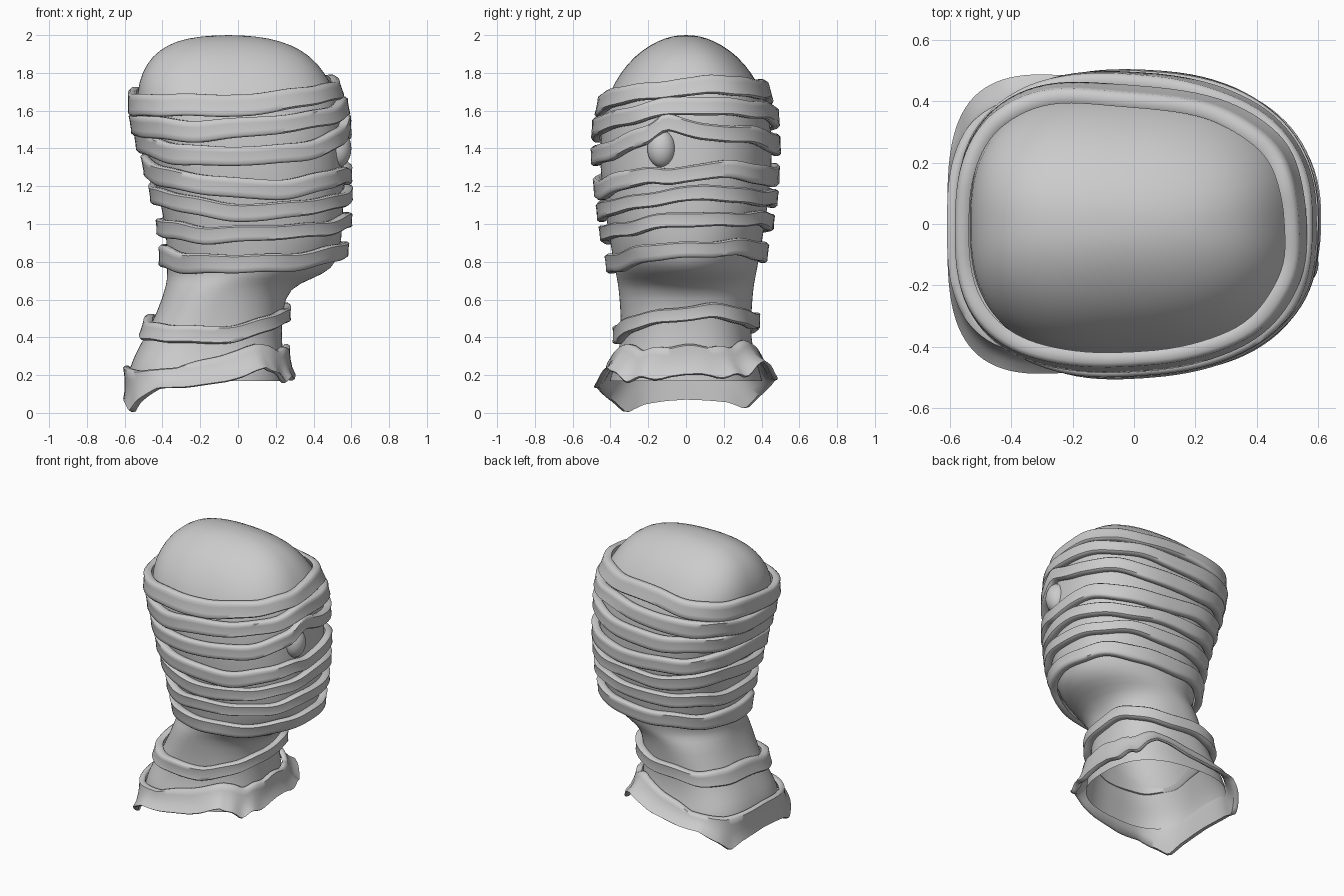
import bpy, bmesh
from math import sin, cos, pi, degrees, copysign, exp

if "Cube" in bpy.data.objects:
    bpy.data.objects.remove(bpy.data.objects["Cube"])

N = 96
# head and neck sections: z, back x, front x, half width, squareness
SECTIONS = [
    (0.17, -0.585, 0.25, 0.40, 2.6), (0.23, -0.575, 0.245, 0.385, 2.7),
    (0.30, -0.55, 0.24, 0.36, 2.7), (0.40, -0.495, 0.23, 0.34, 2.5),
    (0.55, -0.42, 0.235, 0.345, 2.4), (0.66, -0.385, 0.27, 0.355, 2.2),
    (0.71, -0.375, 0.39, 0.365, 1.9), (0.76, -0.375, 0.50, 0.375, 1.95),
    (0.85, -0.375, 0.54, 0.39, 2.25), (1.00, -0.385, 0.555, 0.415, 2.4),
    (1.20, -0.43, 0.56, 0.445, 2.4), (1.40, -0.49, 0.56, 0.455, 2.4),
    (1.58, -0.535, 0.55, 0.44, 2.6), (1.70, -0.535, 0.515, 0.40, 2.7),
    (1.80, -0.51, 0.46, 0.345, 2.6), (1.89, -0.455, 0.385, 0.27, 2.5),
    (1.95, -0.37, 0.28, 0.185, 2.4), (1.985, -0.27, 0.165, 0.11, 2.2),
    (2.00, -0.12, 0.02, 0.04, 2.0)]


def lerp_rows(rows, z):
    if z <= rows[0][0]:
        return rows[0][1:]
    for a, b in zip(rows, rows[1:]):
        if z <= b[0]:
            f = (z - a[0]) / (b[0] - a[0])
            return [p + (q - p) * f for p, q in zip(a[1:], b[1:])]
    return rows[-1][1:]


def outline(sec, t, off=0.0):
    """Point on a rounded-square section, slightly narrower at the face."""
    x0, x1, w, n = sec
    c, s = cos(t), sin(t)
    px = copysign(abs(c) ** (2 / n), c)
    py = copysign(abs(s) ** (2 / n), s)
    return ((x0 + x1) / 2 + ((x1 - x0) / 2 + off) * px,
            (w + off) * py * (1 - 0.07 * px))


def loft(name, rings, closed, sub=0):
    """Skin rings; either a closed tube loop or open below with a top cap."""
    bm = bmesh.new()
    loops = [[bm.verts.new(p) for p in r] for r in rings]
    pairs = list(zip(loops, loops[1:])) + ([(loops[-1], loops[0])] if closed else [])
    for a, b in pairs:
        for i in range(len(a)):
            j = (i + 1) % len(a)
            bm.faces.new((a[i], a[j], b[j], b[i]))
    if not closed:
        bm.faces.new(loops[-1])
    bmesh.ops.recalc_face_normals(bm, faces=bm.faces[:])
    me = bpy.data.meshes.new(name)
    bm.to_mesh(me)
    bm.free()
    ob = bpy.data.objects.new(name, me)
    bpy.context.collection.objects.link(ob)
    bpy.context.view_layer.objects.active = ob
    ob.select_set(True)
    bpy.ops.object.shade_smooth_by_angle(angle=1.0)
    ob.select_set(False)
    if sub:
        mod = ob.modifiers.new("soft", 'SUBSURF')
        mod.levels = mod.render_levels = sub
    return ob


ANG = [2 * pi * i / N for i in range(N)]

# head and neck, hollow from below
loft("head_and_neck", [[(*outline(s[1:], t), s[0]) for t in ANG] for s in SECTIONS],
     False, 1)

# rounded strip cross-section: (outward 0..1, up -1..1)
STRIP = [(0, -0.9), (0.25, -1), (0.75, -1), (1, -0.8), (0.96, -0.4), (0.96, 0.4),
         (1, 0.8), (0.75, 1), (0.25, 1), (0, 0.9)]


def band(name, back, side, front, height, phase, eye_lift):
    """Wavy bandage loop hugging the core, raised towards the face."""
    side += 0.03
    a, b, c = (back + front + 2 * side) / 4, (front - back) / 2, (back + front - 2 * side) / 4
    rings = []
    for o, u in STRIP:
        ring = []
        for t in ANG:
            wave = 0.006 * sin(5 * t + phase) + 0.004 * sin(9 * t + 2 * phase)
            near_eye = exp(-((t - 2 * pi + 0.15) / 0.16) ** 2) + exp(-((t + 0.15) / 0.16) ** 2)
            wave += eye_lift * near_eye
            zc = a + b * cos(t) + c * cos(2 * t) + 0.033 * sin(t) + wave
            h = height / 2 * (1 - 0.12 * cos(t) + 0.05 * sin(3 * t + phase))
            z = zc + u * h
            sec = lerp_rows(SECTIONS, zc * 0.4 + z * 0.6)
            off = 0.002 + 0.046 * o + 0.003 * sin(4 * t + phase)
            ring.append((*outline(sec, t, off), z))
        rings.append(ring)
    return loft(name, rings, True)


# face bandages, top to bottom, then the neck loop
# (back z, side z, front z, height, lift beside the eye)
BANDS = [(1.645, 1.64, 1.725, 0.11, 0), (1.53, 1.51, 1.62, 0.105, 0),
         (1.44, 1.36, 1.485, 0.105, 0.06), (1.30, 1.19, 1.28, 0.105, -0.02),
         (1.165, 1.07, 1.155, 0.09, 0), (0.985, 0.95, 1.02, 0.085, 0),
         (0.83, 0.79, 0.865, 0.10, 0), (0.46, 0.42, 0.53, 0.09, 0)]
for i, (bk, sd, fr, h, lift) in enumerate(BANDS):
    band(f"bandage_{i + 1}", bk, sd, fr, h, i * 1.7, lift)

# flared ragged collar: edge heights by angle from the face
TOP = [(0, .36), (35, .34), (58, .38), (80, .33), (105, .25), (140, .23), (180, .25)]
BOTTOM = [(0, .19), (35, .18), (60, .26), (82, .20), (95, .155), (115, .15),
          (140, .07), (152, .01), (165, .05), (180, .07)]
LOWER = (-0.60, 0.30, 0.48, 3.4)
SHEET = [(0, 0), (0, .25), (0, .5), (0, .75), (0, .95), (.3, 1), (.8, 1), (1.2, .95),
         (1, .75), (.9, .5), (.9, .25), (1.1, .04), (.6, 0)]
rings = []
for o, v in SHEET:
    ring = []
    for t in ANG:
        d = degrees(min(t, 2 * pi - t))
        ragged = 0.012 * sin(15 * t + 1) * max(0, cos(t))
        zt = lerp_rows(TOP, d)[0] + ragged * 0.5 + 0.01 * sin(t)
        zb = max(0.0, lerp_rows(BOTTOM, d)[0] + ragged + 0.022 * sin(t))
        f = v ** 0.7
        ax, ay = outline(LOWER, t, 0.03 * o - 0.025)
        bx, by = outline(lerp_rows(SECTIONS, zt), t, 0.03 * o + 0.004)
        ring.append((ax + (bx - ax) * f, ay + (by - ay) * f, zb + (zt - zb) * v))
    rings.append(ring)
loft("flared_collar", rings, True)

# single exposed eye
bpy.ops.mesh.primitive_uv_sphere_add(segments=32, ring_count=20, location=(0.53, -0.13, 1.40))
eye = bpy.context.object
eye.name = "eye"
eye.scale = (0.07, 0.075, 0.10)
bpy.ops.object.shade_smooth()
